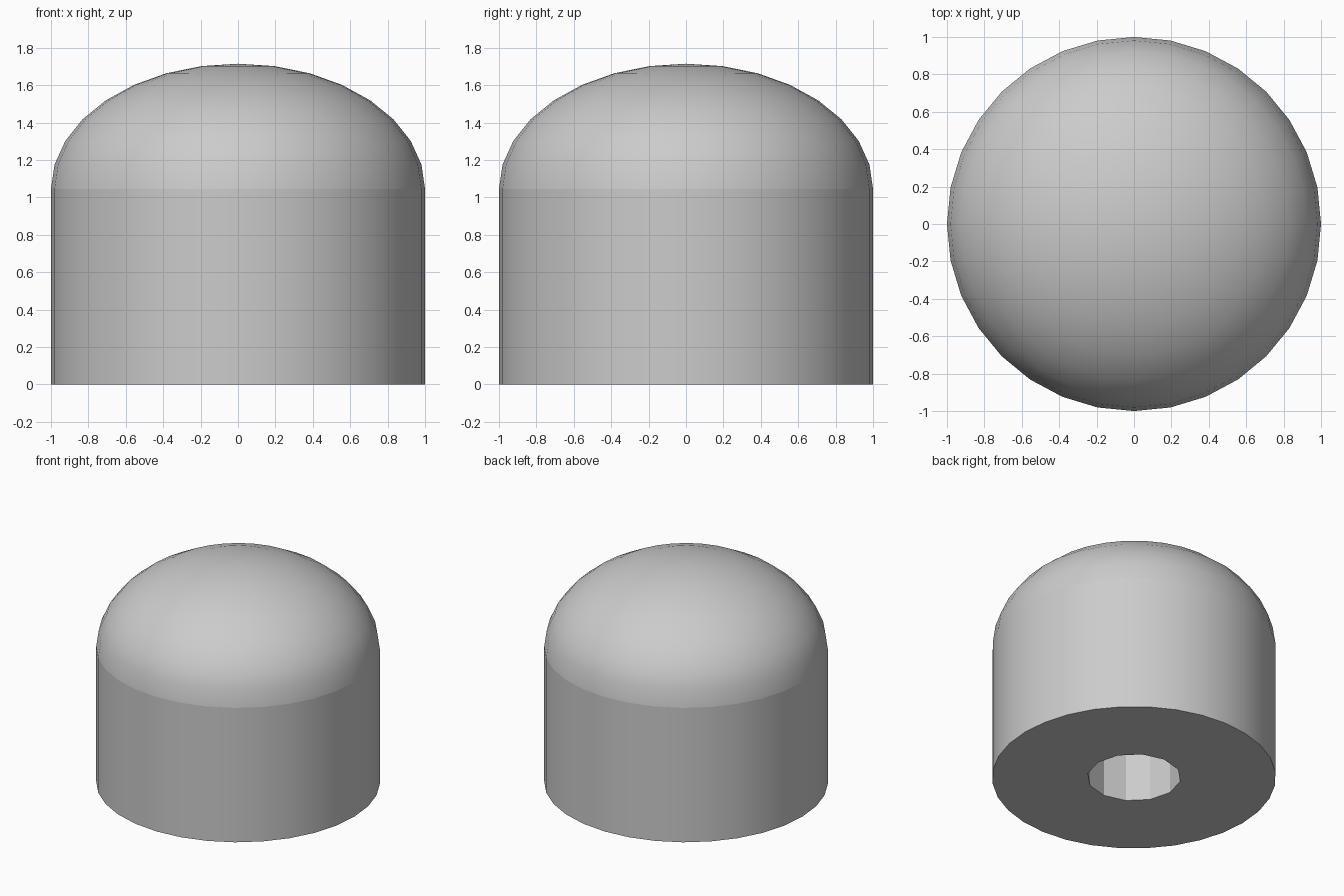
import bpy
import bmesh
import math

RADIUS, WALL_TOP, DOME_HEIGHT = 1.0, 1.045, 0.67
SEGMENTS, DOME_RINGS = 32, 8
HOLE_RADIUS, HOLE_DEPTH, HOLE_SIDES = 0.33, 0.7, 12

default_cube = bpy.data.objects.get("Cube")
if default_cube:
    bpy.data.objects.remove(default_cube, do_unlink=True)

grey = bpy.data.materials.new("plain grey")
grey.use_nodes = True
colour = (0.6, 0.6, 0.6, 1)
grey.diffuse_color = colour
grey.node_tree.nodes["Principled BSDF"].inputs["Base Color"].default_value = colour


def make_object(name, bm):
    mesh = bpy.data.meshes.new(name)
    bm.to_mesh(mesh)
    bm.free()
    mesh.materials.append(grey)
    obj = bpy.data.objects.new(name, mesh)
    bpy.context.collection.objects.link(obj)
    return obj


def ring(bm, radius, z, sides):
    step = math.tau / sides
    return [bm.verts.new((radius * math.cos(i * step), radius * math.sin(i * step), z))
            for i in range(sides)]


def bridge(bm, low, high, smooth=True):
    n = len(low)
    for i in range(n):
        j = (i + 1) % n
        bm.faces.new((low[i], low[j], high[j], high[i])).smooth = smooth


# Body: straight wall closed by a flat base below
bm = bmesh.new()
base = ring(bm, RADIUS, 0, SEGMENTS)
shoulder = ring(bm, RADIUS, WALL_TOP, SEGMENTS)
bridge(bm, base, shoulder)
bm.faces.new(base[::-1])

# Dome: flattened half sphere on top of the wall
previous = shoulder
for k in range(1, DOME_RINGS):
    angle = k / DOME_RINGS * math.pi / 2
    current = ring(bm, RADIUS * math.cos(angle),
                   WALL_TOP + DOME_HEIGHT * math.sin(angle), SEGMENTS)
    bridge(bm, previous, current)
    previous = current
apex = bm.verts.new((0, 0, WALL_TOP + DOME_HEIGHT))
for i in range(SEGMENTS):
    bm.faces.new((previous[i], previous[(i + 1) % SEGMENTS], apex)).smooth = True

# Crisp edges at the base and where the dome meets the wall
for loop in (base, shoulder):
    for i in range(SEGMENTS):
        bm.edges.get((loop[i], loop[(i + 1) % SEGMENTS])).smooth = False
body = make_object("domed_body", bm)

# Socket: faceted blind hole cut up into the base
bm = bmesh.new()
mouth = ring(bm, HOLE_RADIUS, -0.2, HOLE_SIDES)
end = ring(bm, HOLE_RADIUS, HOLE_DEPTH, HOLE_SIDES)
bridge(bm, mouth, end, smooth=False)
bm.faces.new(mouth[::-1])
bm.faces.new(end)
cutter = make_object("socket_cutter", bm)
cutter.hide_render = True

cut = body.modifiers.new("socket", 'BOOLEAN')
cut.operation = 'DIFFERENCE'
cut.solver = 'EXACT'
cut.object = cutter
bpy.context.view_layer.objects.active = body
bpy.ops.object.modifier_apply(modifier=cut.name)
bpy.data.objects.remove(cutter, do_unlink=True)
